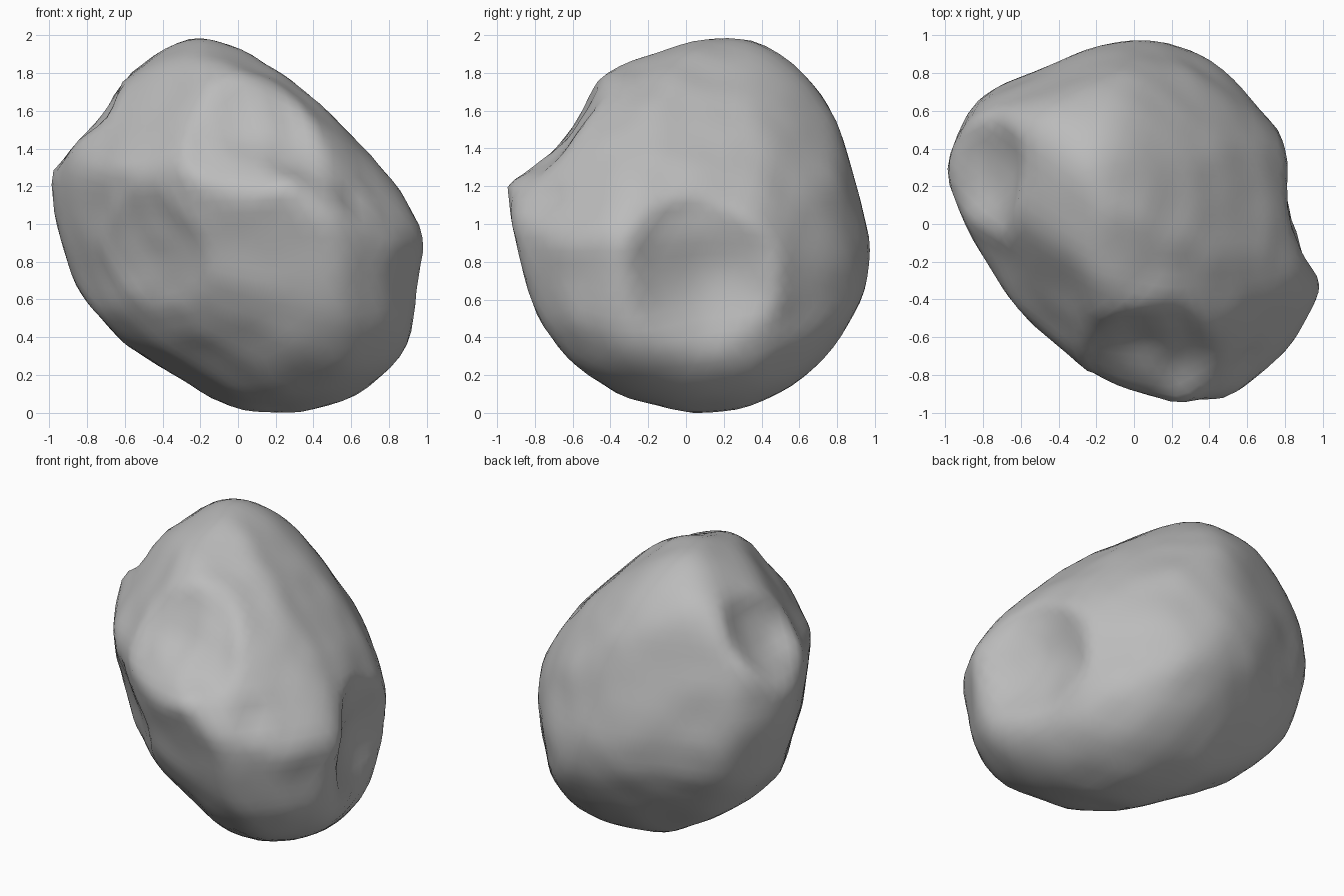
import bpy, bmesh, math
from mathutils import Vector, noise

cube = bpy.data.objects.get("Cube")
if cube:
    bpy.data.objects.remove(cube, do_unlink=True)

# Outline corners around the centre, seen along each axis
FRONT = [(-.22, 1), (0, .94), (.2, .83), (.43, .65), (.65, .43), (.85, .2), (.93, .07), (.98, -.06), (.96, -.2),
         (.9, -.63), (.85, -.7), (.68, -.87), (.45, -.97), (.28, -1), (-.03, -.97), (-.2, -.88), (-.6, -.63),
         (-.85, -.35), (-.93, -.1), (-.99, .2), (-.94, .37), (-.67, .69), (-.4, .92)]
SIDE = [(-.97, .15), (-.9, .32), (-.6, .6), (-.4, .8), (-.3, .87), (.05, .98), (.18, 1), (.35, .98), (.5, .9),
        (.65, .76), (.77, .59), (.87, .3), (.93, .1), (.97, -.1), (.97, -.2), (.93, -.4), (.77, -.66),
        (.55, -.86), (.3, -.97), (.05, -1), (-.2, -.95), (-.4, -.88), (-.6, -.73), (-.72, -.58), (-.82, -.4)]
TOP = [(-.02, .97), (.1, .97), (.25, .94), (.4, .87), (.58, .71), (.77, .48), (.82, .36), (.98, -.37),
       (.95, -.47), (.8, -.69), (.62, -.82), (.43, -.96), (.2, -.93), (0, -.89), (-.2, -.8), (-.4, -.66),
       (-.62, -.46), (-.8, -.2), (-.93, .06), (-.99, .23), (-.97, .4), (-.88, .6), (-.78, .7), (-.2, .94)]

# Swellings between the outlines: direction, extra extent
BULGES = [((-.3, .76, .57), .09), ((-.74, -.25, .61), .07), ((-.19, -.73, .65), .09),
          ((.5, -.65, .6), .03), ((-.75, .4, .5), .03), ((.7, .2, -.69), .04),
          ((-.75, -.25, -.61), .04), ((.3, -.76, -.56), .05), ((-.35, .35, -.87), .03)]

# Craters: centre direction, radius, depth
CRATERS = [((.07, -.68, .47), .42, .11),
           ((.9, .06, -.27), .42, .12),
           ((-.5, -.56, -.18), .36, .05),
           ((-.72, .22, .48), .34, .1),
           ((.62, -.75, .1), .14, .03)]


def reach(outline, a, b):
    """Squared distance the outline extends along (a, b)."""
    return max(a * p + b * q for p, q in outline) ** 2


def body_extent(n):
    """Blend the three outlines into one extent for any direction."""
    x, y, z = n
    total = reach(FRONT, x, z) + reach(SIDE, y, z) + reach(TOP, x, y)
    total -= reach(FRONT, x, 0) + reach(TOP, 0, y) + reach(SIDE, 0, z)
    swell = sum(extra * math.exp(12 * (n.dot(Vector(d).normalized()) - 1)) for d, extra in BULGES)
    return math.sqrt(total) + swell * min(1, 8 * abs(x * y * z))


def sphere(subdivisions):
    bm = bmesh.new()
    bmesh.ops.create_icosphere(bm, subdivisions=subdivisions, radius=1)
    return bm


def relax(bm, factor):
    """Move every vertex towards the middle of its neighbours."""
    moves = []
    for v in bm.verts:
        ring = [e.other_vert(v).co for e in v.link_edges]
        moves.append((sum(ring, Vector()) / len(ring) - v.co) * factor)
    for v, move in zip(bm.verts, moves):
        v.co += move


# Rounded body cut by many planes
probe = sphere(4)
planes = [(v.co.normalized(), body_extent(v.co.normalized())) for v in probe.verts]
probe.free()
rock = sphere(5)
for v in rock.verts:
    d = v.co.normalized()
    near = ((n.dot(d), h) for n, h in planes)
    v.co = d * min(h / c for c, h in near if c > .2)
# Soften the ridges while keeping the size
for _ in range(4):
    relax(rock, .5)
    relax(rock, -.5)

# Craters pressed into the body, with uneven raised rims
bowls = []
for direction, radius, depth in CRATERS:
    aim = Vector(direction).normalized()
    centre = max(rock.verts, key=lambda v: v.co.normalized().dot(aim)).co.copy()
    bowls.append((centre, aim, radius, depth))
for v in rock.verts:
    start = v.co.copy()
    wobble = noise.noise(start * 4)
    for centre, aim, radius, depth in bowls:
        t = (start - centre).length / (radius * (1 + .2 * wobble))
        rim = .12 * math.exp(-((t - 1) / .2) ** 2)
        v.co += aim * depth * (rim - max(0, 1 - t * t) ** 1.5)
    v.co += start.normalized() * .008 * noise.noise(start * 5)

# Stand the rock on the ground
lowest = min(v.co.z for v in rock.verts)
bmesh.ops.translate(rock, verts=rock.verts, vec=(0, 0, -lowest))

mesh = bpy.data.meshes.new("rock")
rock.to_mesh(mesh)
rock.free()
body = bpy.data.objects.new("rock", mesh)
bpy.context.collection.objects.link(body)
mesh.shade_smooth()

# Plain grey stone
stone = bpy.data.materials.new("grey_stone")
stone.use_nodes = True
grey = (.5, .5, .5, 1)
stone.diffuse_color = grey
stone.node_tree.nodes["Principled BSDF"].inputs["Base Color"].default_value = grey
mesh.materials.append(stone)
